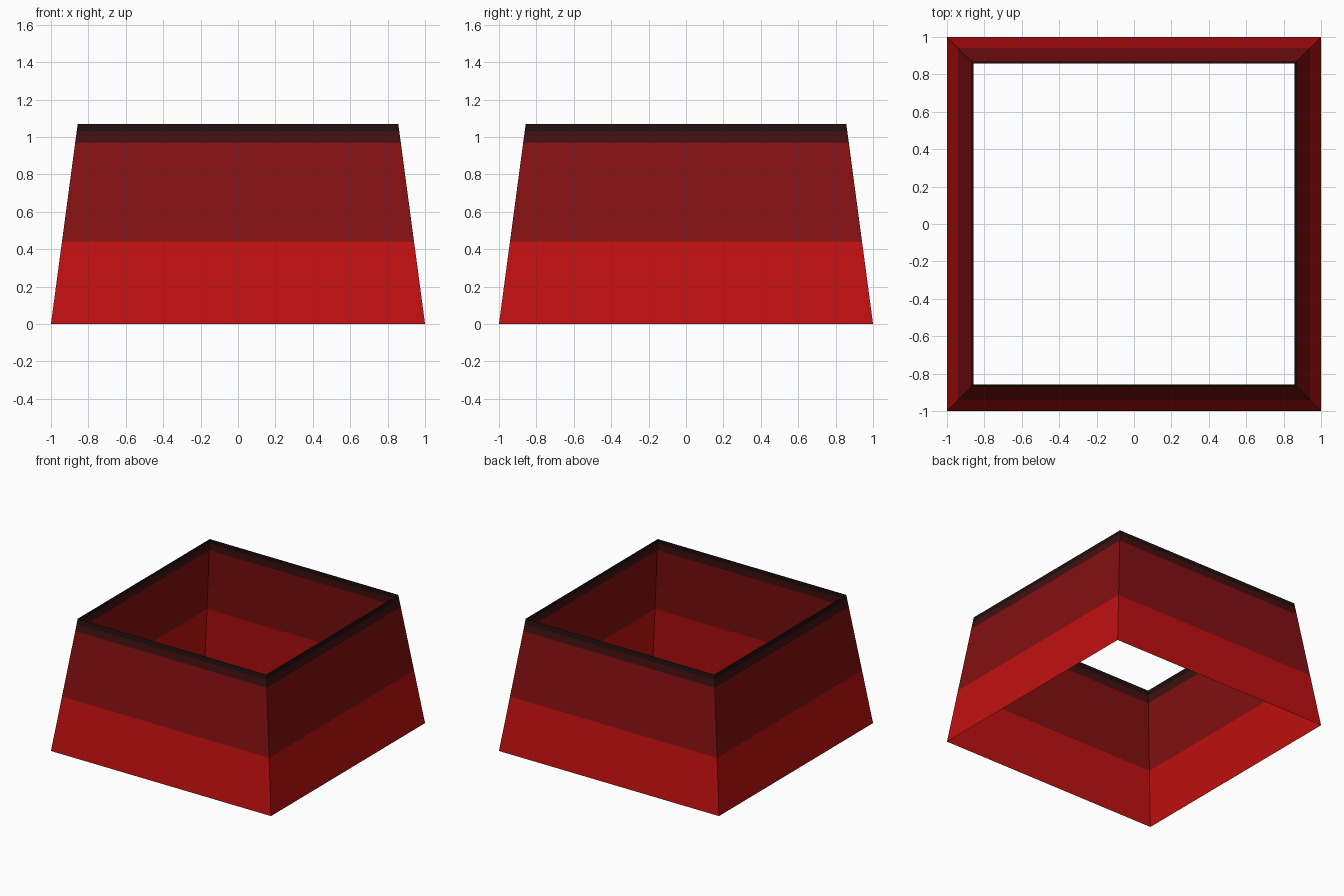
import bpy
import bmesh

cube = bpy.data.objects.get("Cube")
if cube:
    bpy.data.objects.remove(cube, do_unlink=True)


def make_material(name, color):
    mat = bpy.data.materials.new(name)
    mat.use_nodes = True
    mat.diffuse_color = (*color, 1)
    bsdf = next(n for n in mat.node_tree.nodes if n.type == 'BSDF_PRINCIPLED')
    bsdf.inputs["Base Color"].default_value = (*color, 1)
    return mat


# Colour bands from the base up: top height of each and its material
HEIGHT, BASE, TOP = 1.07, 1.0, 0.857
bands = [
    (0.44, make_material("bright red", (0.53, 0.005, 0.005))),
    (0.97, make_material("dark red", (0.23, 0.005, 0.006))),
    (1.03, make_material("maroon", (0.055, 0.005, 0.005))),
    (HEIGHT, make_material("near black", (0.015, 0.005, 0.005))),
]


def square_ring(bm, z):
    r = BASE + (TOP - BASE) * z / HEIGHT
    return [bm.verts.new((sx * r, sy * r, z))
            for sx, sy in ((-1, -1), (1, -1), (1, 1), (-1, 1))]


# Open tapered square shell, one row of faces per band
bm = bmesh.new()
mesh = bpy.data.meshes.new("tapered_shell")
lower = square_ring(bm, 0)
for index, (z, mat) in enumerate(bands):
    mesh.materials.append(mat)
    upper = square_ring(bm, z)
    for i in range(4):
        j = (i + 1) % 4
        face = bm.faces.new((lower[i], lower[j], upper[j], upper[i]))
        face.material_index = index
    lower = upper
bm.to_mesh(mesh)
bm.free()
shell = bpy.data.objects.new("tapered_shell", mesh)
bpy.context.collection.objects.link(shell)
